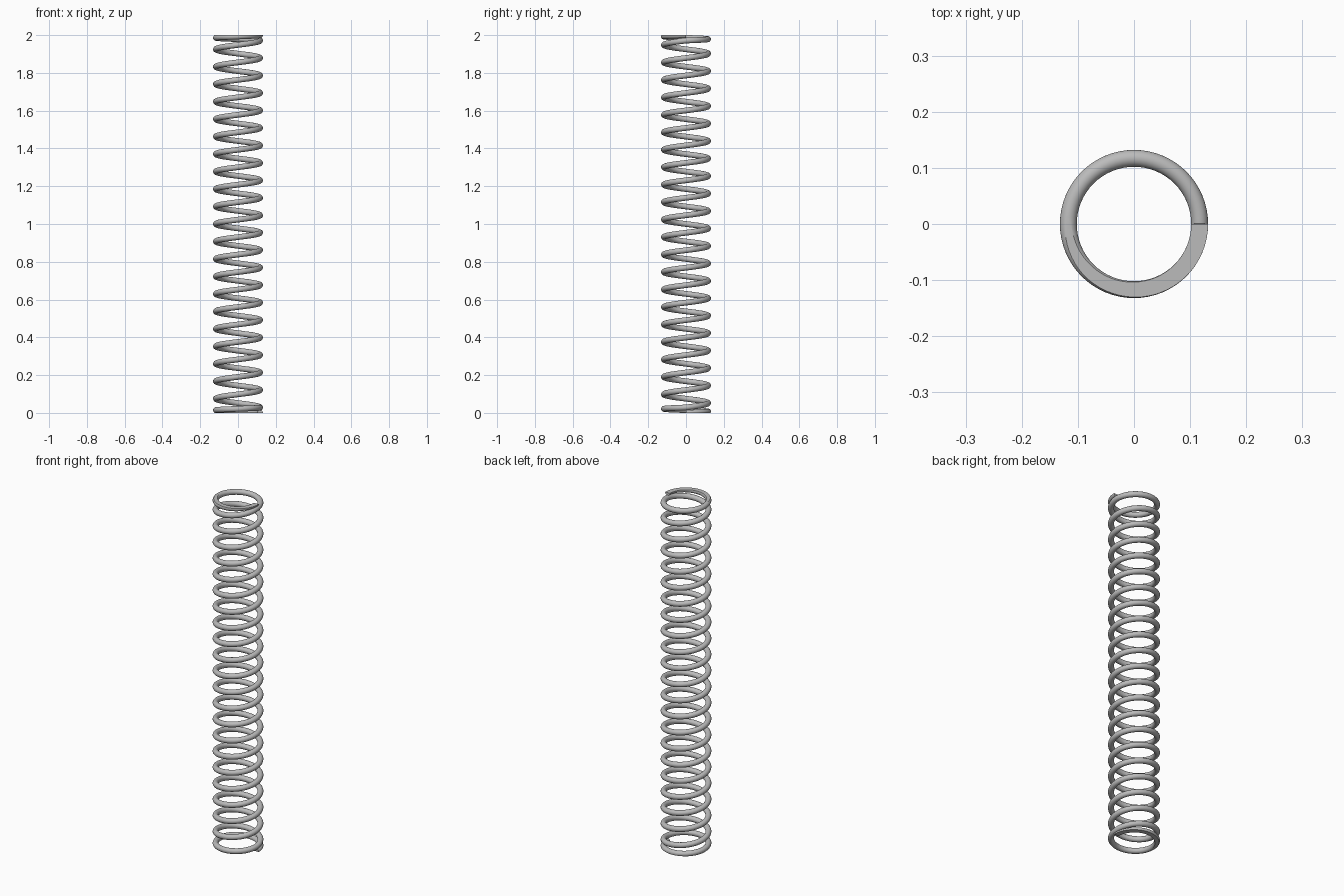
import bpy, bmesh
from math import sin, cos, pi, radians
from mathutils import Vector

cube = bpy.data.objects.get("Cube")
if cube:
    bpy.data.objects.remove(cube)

HEIGHT = 2.0
COIL_R = 0.117       # radius to the wire centre
WIRE_R = 0.0152
ACTIVE = 21          # open turns between the two closed end turns
PITCH = 0.0925
END_RISE = (HEIGHT - ACTIVE * PITCH) / 2
STEPS = 64           # rings per turn
SIDES = 20           # sides of the wire


def rise(turn):
    """Height of the wire centre after a number of turns."""
    if turn < 1:
        return turn * END_RISE
    if turn > ACTIVE + 1:
        return HEIGHT - (ACTIVE + 2 - turn) * END_RISE
    return END_RISE + (turn - 1) * PITCH


def wire_ring(bm, i):
    """Circle of vertices square to the wire."""
    turn = i / STEPS
    a = 2 * pi * turn
    out = Vector((cos(a), sin(a), 0))
    centre = out * COIL_R + Vector((0, 0, rise(turn)))
    step = 0.5 / STEPS
    slope = (rise(turn + step) - rise(turn - step)) / (2 * step)
    tangent = Vector((-sin(a), cos(a), slope / (2 * pi * COIL_R))).normalized()
    up = out.cross(tangent)
    angles = [2 * pi * (k + 0.5) / SIDES for k in range(SIDES)]
    return [bm.verts.new(centre + WIRE_R * (out * cos(t) + up * sin(t))) for t in angles]


# Coiled wire
bm = bmesh.new()
rings = [wire_ring(bm, i) for i in range((ACTIVE + 2) * STEPS + 1)]
for a, b in zip(rings, rings[1:]):
    for k in range(SIDES):
        n = (k + 1) % SIDES
        bm.faces.new((a[k], a[n], b[n], b[k]))
bm.faces.new(rings[0])
bm.faces.new(rings[-1])

# Ends ground flat
for z, normal in ((0, (0, 0, -1)), (HEIGHT, (0, 0, 1))):
    cut = bmesh.ops.bisect_plane(bm, geom=bm.verts[:] + bm.edges[:] + bm.faces[:],
                                 plane_co=(0, 0, z), plane_no=normal, clear_outer=True)
    edges = [e for e in cut["geom_cut"] if isinstance(e, bmesh.types.BMEdge)]
    bmesh.ops.triangle_fill(bm, edges=edges, use_beauty=True, normal=normal)
bmesh.ops.recalc_face_normals(bm, faces=bm.faces)

mesh = bpy.data.meshes.new("coil_spring")
bm.to_mesh(mesh)
bm.free()
spring = bpy.data.objects.new("coil_spring", mesh)
bpy.context.collection.objects.link(spring)

# Steel grey
steel = bpy.data.materials.new("steel_grey")
steel.use_nodes = True
colour = (0.5, 0.5, 0.5, 1)
steel.diffuse_color = colour
steel.node_tree.nodes["Principled BSDF"].inputs["Base Color"].default_value = colour
mesh.materials.append(steel)

# Smooth wire, sharp ground edges
bpy.ops.object.select_all(action="DESELECT")
spring.select_set(True)
bpy.context.view_layer.objects.active = spring
bpy.ops.object.shade_smooth_by_angle(angle=radians(30))
